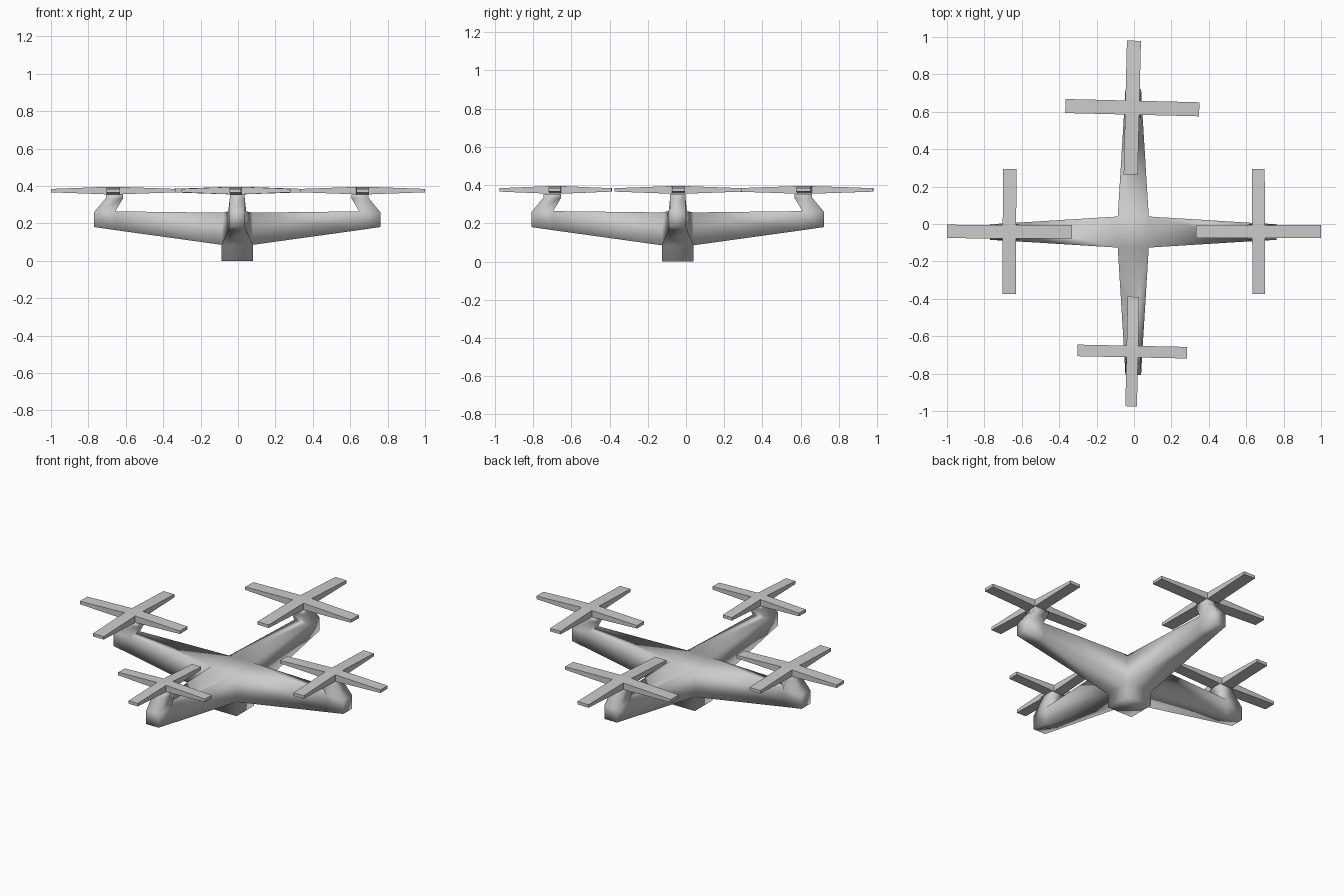
import bpy, bmesh
from math import radians
from mathutils import Matrix, Vector

if "Cube" in bpy.data.objects:
    bpy.data.objects.remove(bpy.data.objects["Cube"])

CX, CY = -0.004, -0.043   # centre of the airframe


def finish(bm, name, smooth):
    bmesh.ops.remove_doubles(bm, verts=bm.verts, dist=1e-4)
    bmesh.ops.recalc_face_normals(bm, faces=bm.faces)
    for f in bm.faces:
        f.smooth = smooth
    mesh = bpy.data.meshes.new(name)
    bm.to_mesh(mesh)
    bm.free()
    ob = bpy.data.objects.new(name, mesh)
    bpy.context.collection.objects.link(ob)
    return ob


def bridge(bm, a, b):
    for i in range(4):
        j = (i + 1) % 4
        bm.faces.new((a[i], a[j], b[j], b[i]))


# Airframe: square hub with a foot, four tapered arms with raised motor necks
def airframe():
    bm = bmesh.new()
    R, LOW, TOP = 0.083, 0.085, 0.257
    square = [(-R, -R), (R, -R), (R, R), (-R, R)]
    bm.faces.new([bm.verts.new((x, y, TOP)) for x, y in square])
    foot = [[bm.verts.new((x, y, z)) for x, y in square] for z in (LOW, 0)]
    bridge(bm, *foot)
    bm.faces.new(foot[1])

    for k in range(4):
        rot = Matrix.Rotation(radians(90 * k), 3, 'Z')

        def section(r, w, lo, hi):
            pts = [(r, -w, lo), (r, w, lo), (r, w, hi), (r, -w, hi)]
            return [bm.verts.new(rot @ Vector(p)) for p in pts]

        def level(r0, r1, w, z):
            pts = [(r0, w, z), (r0, -w, z), (r1, -w, z), (r1, w, z)]
            return [bm.verts.new(rot @ Vector(p)) for p in pts]

        root = section(R, R, LOW, TOP)
        inner = section(0.652, 0.048, 0.164, 0.264)
        tip = section(0.765, 0.042, 0.18, 0.26)
        bridge(bm, root, inner)
        # tip segment, open on top where the neck grows out
        for i, j in ((0, 1), (1, 2), (3, 0)):
            bm.faces.new((inner[i], inner[j], tip[j], tip[i]))
        bm.faces.new(tip)
        base = [inner[2], inner[3], tip[3], tip[2]]
        bend = level(0.61, 0.703, 0.04, 0.335)
        cap = level(0.61, 0.703, 0.04, 0.354)
        bridge(bm, base, bend)
        bridge(bm, bend, cap)
        bm.faces.new(cap)
    ob = finish(bm, "airframe", True)
    ob.location = (CX, CY, 0)


# Rotor: square hub with four blades that thin towards their tips
def rotor(name, x, y, span, width, turn):
    bm = bmesh.new()
    h = width / 2
    for z in (-0.02, 0.02):
        bm.faces.new([bm.verts.new((a * h, b * h, z))
                      for a, b in ((-1, -1), (1, -1), (1, 1), (-1, 1))])
    for k in range(4):
        rot = Matrix.Rotation(radians(90 * k), 3, 'Z')
        rings = []
        for r, t in ((h, 0.02), (span, 0.009)):
            pts = [(r, -h, -t), (r, h, -t), (r, h, t), (r, -h, t)]
            rings.append([bm.verts.new(rot @ Vector(p)) for p in pts])
        bridge(bm, *rings)
        bm.faces.new(rings[1])
    ob = finish(bm, name, False)
    ob.location = (x, y, 0.375)
    ob.rotation_euler.z = radians(turn)


airframe()
rotor("left_rotor", -0.666, -0.041, 0.334, 0.072, -0.2)
rotor("right_rotor", 0.666, -0.041, 0.334, 0.068, 0.2)
rotor("back_rotor", -0.009, 0.622, 0.358, 0.075, -1.4)
rotor("front_rotor", -0.009, -0.682, 0.293, 0.062, -1.2)
